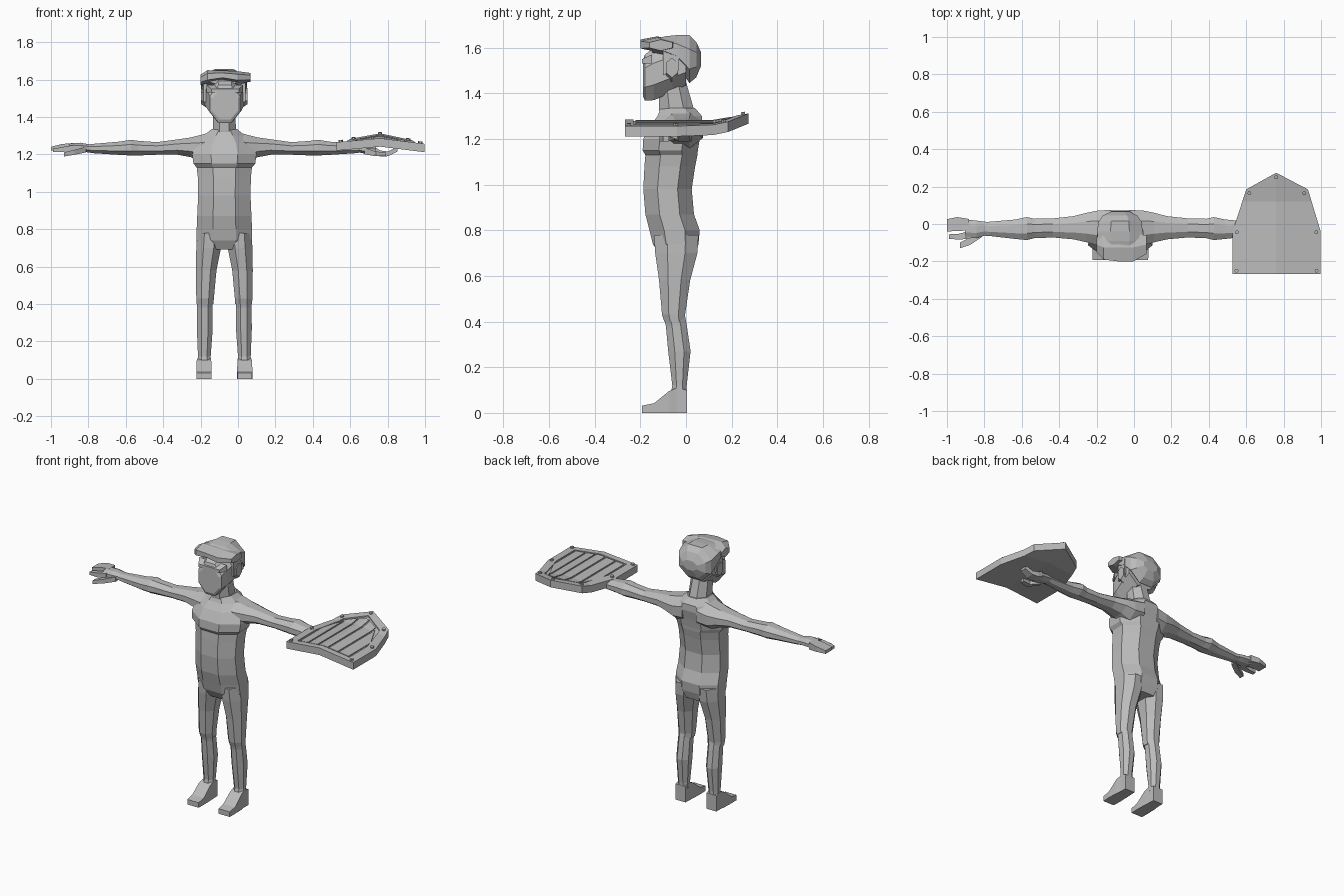
import bpy, bmesh, math

CX = -0.073  # body centre line
grey = bpy.data.materials.new("plain grey")
grey.diffuse_color = (0.5, 0.5, 0.5, 1)


def finish(name, bm):
    bmesh.ops.recalc_face_normals(bm, faces=bm.faces)
    me = bpy.data.meshes.new(name)
    bm.to_mesh(me)
    bm.free()
    me.materials.append(grey)
    ob = bpy.data.objects.new(name, me)
    bpy.context.collection.objects.link(ob)
    return ob


def loft(name, axis, sections, side=1, n=8, cx=CX):
    """Sections are (position, u0, u1, v0, v1) bounds of an n-sided ring; x is relative to cx."""
    bm = bmesh.new()
    rings = []
    k = 1 / math.cos(math.pi / n)
    for t, u0, u1, v0, v1 in sections:
        ring = []
        for i in range(n):
            a = 2 * math.pi * (i + 0.5) / n
            u = (u0 + u1) / 2 + (u1 - u0) / 2 * k * math.cos(a)
            v = (v0 + v1) / 2 + (v1 - v0) / 2 * k * math.sin(a)
            x, y, z = {'x': (t, u, v), 'y': (u, t, v), 'z': (u, v, t)}[axis]
            ring.append(bm.verts.new((cx + side * x, y, z)))
        rings.append(ring)
    for a, b in zip(rings, rings[1:]):
        for i in range(n):
            j = (i + 1) % n
            bm.faces.new((a[i], a[j], b[j], b[i]))
    bm.faces.new(rings[0])
    bm.faces.new(rings[-1])
    return finish(name, bm)


# Torso, chest and neck
loft("torso", 'z', [
    (0.69, -.10, .10, -.115, .04), (0.74, -.148, .148, -.145, .055), (0.80, -.148, .148, -.16, .06),
    (0.87, -.145, .145, -.178, .035), (0.98, -.140, .140, -.187, .025), (1.08, -.142, .142, -.182, .04),
    (1.13, -.148, .148, -.178, .05), (1.15, -.165, .165, -.19, .052), (1.20, -.172, .172, -.187, .06),
    (1.26, -.15, .15, -.155, .072), (1.30, -.11, .11, -.125, .07), (1.335, -.068, .068, -.11, .04)])
loft("neck", 'z', [
    (1.26, -.085, .085, -.11, .06), (1.33, -.062, .062, -.118, .035), (1.45, -.058, .058, -.12, .0)])

# Limbs, one per side
for s, w in ((-1, "right"), (1, "left")):
    loft(w + "_thigh", 'z', [
        (0.40, .058, .148, -.095, -.004), (0.43, .056, .15, -.105, -.004),
        (0.58, .042, .152, -.118, .018), (0.70, .018, .150, -.135, .05), (0.78, .01, .146, -.14, .055)], s)
    loft(w + "_shin", 'z', [
        (0.08, .072, .142, -.068, .003), (0.12, .073, .141, -.06, .003), (0.27, .062, .147, -.078, .02),
        (0.38, .063, .145, -.088, .004), (0.43, .062, .145, -.10, -.005)], s)
    loft(w + "_foot", 'y', [
        (-.192, .07, .149, 0, .032), (-.14, .068, .15, 0, .042), (-.075, .07, .148, 0, .095),
        (-.04, .072, .143, 0, .11), (.004, .074, .143, 0, .10)], s, 4)
    loft(w + "_arm", 'x', [
        (.05, -.12, .075, 1.16, 1.325), (.12, -.115, .072, 1.16, 1.305), (.18, -.098, .06, 1.185, 1.29),
        (.25, -.082, .042, 1.198, 1.28), (.36, -.072, .03, 1.198, 1.265), (.46, -.076, .028, 1.194, 1.272),
        (.50, -.086, .037, 1.194, 1.278), (.56, -.08, .024, 1.197, 1.268),
        (.70, -.064, .012, 1.206, 1.256), (.74, -.062, .012, 1.212, 1.252)], s)

# Open hand
loft("open_palm", 'x', [(.72, -.06, .012, 1.214, 1.253), (.77, -.075, .018, 1.212, 1.262),
                        (.83, -.075, .025, 1.215, 1.258)], -1)
loft("open_fingers", 'x', [(.81, -.035, .027, 1.218, 1.26), (.87, -.037, .037, 1.222, 1.255),
                           (.927, -.04, .026, 1.22, 1.24)], -1, 4)
loft("open_forefinger", 'x', [(.80, -.078, -.035, 1.215, 1.25), (.86, -.083, -.052, 1.212, 1.24),
                              (.915, -.08, -.055, 1.212, 1.23)], -1, 4)
loft("open_thumb", 'x', [(.74, -.07, -.03, 1.21, 1.24), (.80, -.11, -.07, 1.198, 1.225),
                         (.858, -.13, -.10, 1.188, 1.21)], -1, 4)

# Gripping hand under the shield
loft("grip_palm", 'x', [(.72, -.06, .012, 1.21, 1.25), (.77, -.075, .018, 1.2, 1.245),
                        (.81, -.075, .022, 1.2, 1.24)])
loft("grip_fingers", 'x', [(.80, -.04, .022, 1.2, 1.24), (.835, -.04, .025, 1.188, 1.22),
                           (.875, -.035, .02, 1.19, 1.215), (.925, -.03, .012, 1.215, 1.24)], n=4)
loft("grip_thumb", 'x', [(.75, -.075, -.04, 1.2, 1.235), (.81, -.115, -.08, 1.19, 1.215),
                         (.865, -.10, -.075, 1.19, 1.21)], n=4)

# Head with a flat face, jaw and ears
loft("head", 'y', [
    (-.188, -.065, .072, 1.385, 1.545), (-.18, -.078, .084, 1.368, 1.57), (-.14, -.088, .094, 1.37, 1.60),
    (-.06, -.108, .108, 1.405, 1.625), (.0, -.11, .11, 1.435, 1.63)])
loft("brow", 'y', [(-.192, -.07, .078, 1.53, 1.55), (-.15, -.095, .10, 1.53, 1.57)], n=4)
for s, w in ((-1, "right"), (1, "left")):
    loft(w + "_ear", 'x', [(.095, -.085, -.04, 1.455, 1.53), (.125, -.088, -.035, 1.475, 1.55)], s, 6)
    loft(w + "_sideburn", 'y', [(-.10, .09, .112, 1.48, 1.60), (-.03, .095, .12, 1.50, 1.60)], s, 4)

# Hair: back cap and a swept fringe
loft("hair_cap", 'y', [
    (-.15, -.10, .10, 1.575, 1.635), (-.09, -.118, .118, 1.555, 1.65), (-.04, -.125, .12, 1.525, 1.655),
    (.015, -.115, .112, 1.445, 1.655), (.045, -.095, .09, 1.47, 1.625), (.066, -.05, .05, 1.52, 1.58)])
loft("hair_fringe", 'x', [
    (-.128, -.15, -.07, 1.575, 1.622), (-.09, -.19, -.06, 1.585, 1.645), (-.01, -.20, -.05, 1.60, 1.645),
    (.07, -.20, -.05, 1.585, 1.64), (.14, -.16, -.06, 1.59, 1.632)], n=6)


# Shield: folded along the middle, with the tip tilted up
def top(x, y):
    fall = 0.09 if x < 0.76 else 0.125
    return 1.286 - fall * abs(x - 0.76) + max(0, y - 0.12) * 0.17


def plate(name, pts, up, down):
    """Outline extruded along the folded surface, split along the fold and tilt lines."""
    bm = bmesh.new()
    bm.faces.new([bm.verts.new((x, y, 0)) for x, y in pts])
    for co, no in (((.76, 0, 0), (1, 0, 0)), ((0, .12, 0), (0, 1, 0))):
        bmesh.ops.bisect_plane(bm, geom=bm.verts[:] + bm.edges[:] + bm.faces[:], plane_co=co, plane_no=no)
    low = set(bm.verts)
    bmesh.ops.extrude_face_region(bm, geom=bm.faces[:], use_keep_orig=True)
    for v in bm.verts:
        v.co.z = top(v.co.x, v.co.y) + (down if v in low else up)
    return finish(name, bm)


outer = [(.527, -.268), (.998, -.268), (.998, -.04), (.93, .185), (.76, .274), (.60, .185), (.527, -.04)]
inner = [(.58, -.23), (.945, -.23), (.945, -.05), (.89, .15), (.76, .225), (.635, .15), (.58, -.05)]
plate("shield_board", outer, -.008, -.045)

# Raised rim between the two outlines
for i in range(7):
    j = (i + 1) % 7
    plate("shield_rim", [outer[i], outer[j], inner[j], inner[i]], 0, -.012)

# Planks with narrow grooves between them
for x0, x1, y0, y1 in ((.592, .645, .0, .14), (.655, .715, .15, .185), (.725, .785, .19, .20),
                       (.795, .855, .19, .16), (.865, .932, .14, .0)):
    plate("shield_plank", [(x0, -.222), (x1, -.222), (x1, y1), (x0, y0)], -.002, -.012)

# Rivets at the rim corners
for x, y in ((.548, -.25), (.976, -.25), (.974, -.045), (.91, .165), (.76, .25), (.617, .165), (.55, -.045)):
    r = .011
    plate("shield_rivet", [(x + r * math.cos(a * math.pi / 3), y + r * math.sin(a * math.pi / 3))
                           for a in range(6)], .01, -.005)
